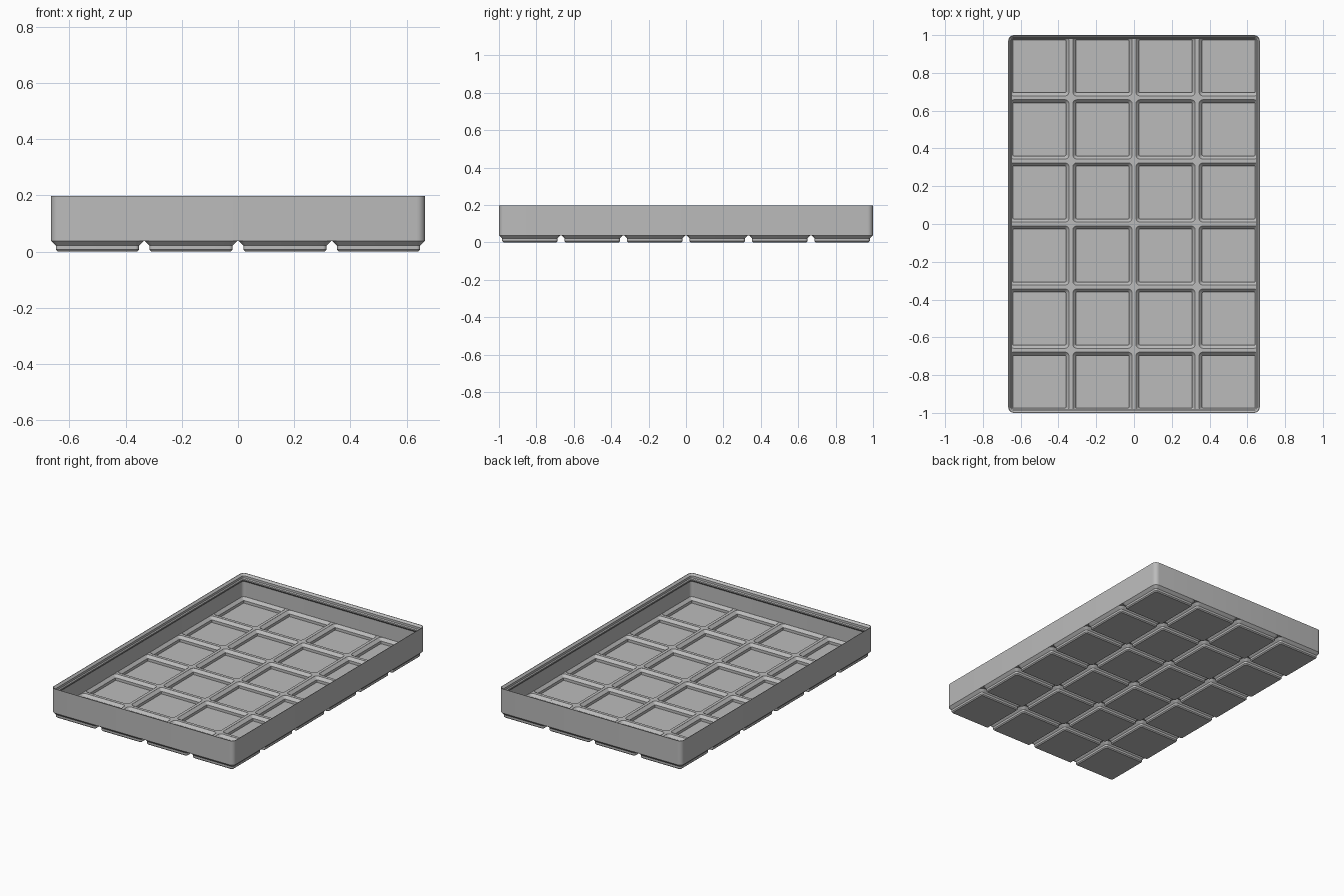
import bpy, bmesh, math

cube = bpy.data.objects.get("Cube")
if cube:
    bpy.data.objects.remove(cube, do_unlink=True)

S = 2 / 251.5            # millimetres to scene units
PITCH = 42
COLS, ROWS = 4, 6
RIDGE = 5.6              # height of the ribs between pockets

grey = bpy.data.materials.new("light grey")
grey.use_nodes = True
GREY = (0.5, 0.5, 0.5, 1)
grey.diffuse_color = GREY
grey.node_tree.nodes["Principled BSDF"].inputs["Base Color"].default_value = GREY


def rounded_rect(hx, hy, r, z, steps=6):
    """Outline of a rounded rectangle, counter-clockwise."""
    points = []
    for corner, (sx, sy) in enumerate([(1, 1), (-1, 1), (-1, -1), (1, -1)]):
        for i in range(steps + 1):
            a = math.pi / 2 * (corner + i / steps)
            points.append((S * (sx * (hx - r) + r * math.cos(a)),
                           S * (sy * (hy - r) + r * math.sin(a)), S * z))
    return points


def loft(name, rings, close=False):
    """Skin a list of outlines; cap both ends, or join last to first."""
    bm = bmesh.new()
    loops = [[bm.verts.new(p) for p in ring] for ring in rings]
    pairs = list(zip(loops, loops[1:]))
    if close:
        pairs.append((loops[-1], loops[0]))
    else:
        bm.faces.new(loops[0])
        bm.faces.new(loops[-1])
    for a, b in pairs:
        for i in range(len(a)):
            j = (i + 1) % len(a)
            bm.faces.new((a[i], a[j], b[j], b[i]))
    bmesh.ops.recalc_face_normals(bm, faces=bm.faces)
    mesh = bpy.data.meshes.new(name)
    bm.to_mesh(mesh)
    bm.free()
    mesh.materials.append(grey)
    obj = bpy.data.objects.new(name, mesh)
    bpy.context.collection.objects.link(obj)
    return obj


def cell(half, z):
    """Outline of one grid cell, its corner radius shrinking with it."""
    return rounded_rect(half, half, half - 17, z)


def repeat_over_grid(obj):
    """Place an object in the first cell and repeat it over the tray."""
    obj.location = (-PITCH * S * (COLS - 1) / 2, -PITCH * S * (ROWS - 1) / 2, 0)
    for axis, count in ((0, COLS), (1, ROWS)):
        mod = obj.modifiers.new("grid", 'ARRAY')
        mod.count = count
        mod.use_relative_offset = False
        mod.use_constant_offset = True
        offset = [0, 0, 0]
        offset[axis] = PITCH * S
        mod.constant_offset_displace = offset


def smooth(obj):
    bpy.ops.object.select_all(action='DESELECT')
    obj.select_set(True)
    bpy.context.view_layer.objects.active = obj
    bpy.ops.object.shade_smooth_by_angle(angle=math.radians(25))


# Hollow stepped feet: outer skin from the pocket floor round to the pocket wall
under = [(17.8, 0), (18.6, 0.8), (18.6, 2.6), (20.75, 4.75)]
pocket = [(18.95, 4.75), (17.6, 3.4), (17.6, 1.2)]
feet = loft("feet", [cell(h, z) for h, z in under + pocket])
repeat_over_grid(feet)

# Walls with a stepped stacking lip, over a solid slab; (inset, height)
HX, HY = PITCH * COLS / 2 - 0.25, PITCH * ROWS / 2 - 0.25
wall = [(0, 4.75), (0, 24.8), (0.4, 24.8), (1.9, 23.3), (1.9, 21.5),
        (2.6, 20.8), (2.6, 19.8), (0.95, 18.1), (0.95, RIDGE)]
tray = loft("tray_walls_and_ribs",
            [rounded_rect(HX - d, HY - d, 3.75 - d, z) for d, z in wall])

# Pocket openings through the slab
cutter = loft("pocket_cutter", [cell(h, z) for h, z in
                                [(18.2, 4), (19.75, 5.55), (19.75, 7)]])
repeat_over_grid(cutter)
cutter.hide_render = True
cutter.hide_viewport = True
cutter.display_type = 'WIRE'
cut = tray.modifiers.new("pockets", 'BOOLEAN')
cut.operation = 'DIFFERENCE'
cut.solver = 'EXACT'
cut.object = cutter

for part in (feet, tray):
    bpy.context.view_layer.update()
    bpy.ops.object.select_all(action='DESELECT')
    part.select_set(True)
    bpy.context.view_layer.objects.active = part
    for mod in list(part.modifiers):
        bpy.ops.object.modifier_apply(modifier=mod.name)
    smooth(part)

bpy.data.objects.remove(cutter, do_unlink=True)
